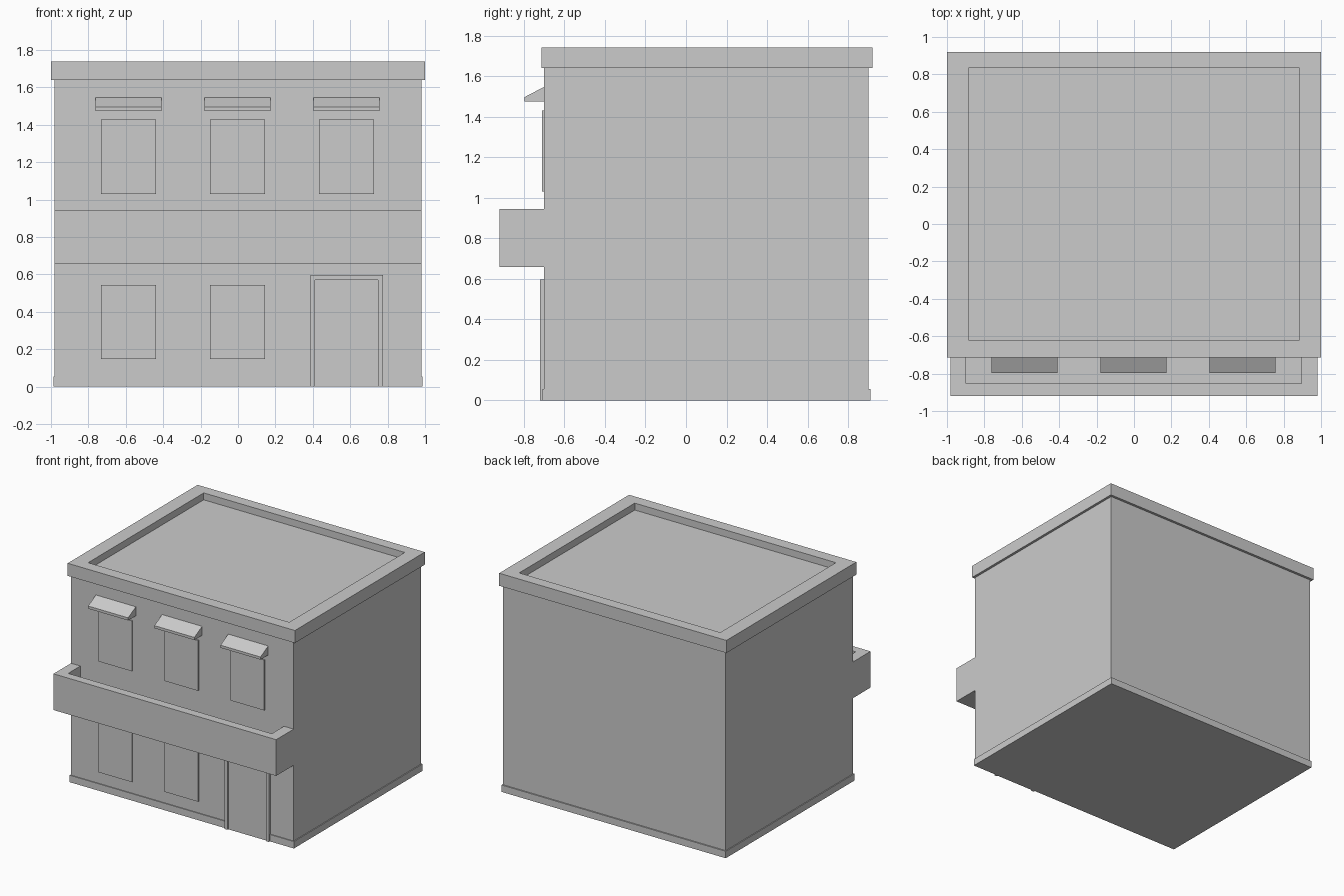
import bpy, bmesh

if "Cube" in bpy.data.objects:
    bpy.data.objects.remove(bpy.data.objects["Cube"])


def finish(name, bm):
    bmesh.ops.recalc_face_normals(bm, faces=bm.faces)
    mesh = bpy.data.meshes.new(name)
    bm.to_mesh(mesh)
    bm.free()
    obj = bpy.data.objects.new(name, mesh)
    bpy.context.collection.objects.link(obj)
    return obj


def add_box(bm, x, y, z):
    verts = bmesh.ops.create_cube(bm, size=1)["verts"]
    for v in verts:
        v.co = [r[0] if c < 0 else r[1] for c, r in zip(v.co, (x, y, z))]


def box(name, x, y, z):
    bm = bmesh.new()
    add_box(bm, x, y, z)
    return finish(name, bm)


def prism_x(name, profile, x0, x1):
    """Extrude a (y, z) profile along x."""
    return prism(name, [(x0, y, z) for y, z in profile], (x1 - x0, 0, 0))


def prism(name, points, offset):
    bm = bmesh.new()
    face = bm.faces.new([bm.verts.new(p) for p in points])
    new = bmesh.ops.extrude_face_region(bm, geom=[face], use_keep_orig=True)["geom"]
    bmesh.ops.translate(bm, vec=offset, verts=[g for g in new if isinstance(g, bmesh.types.BMVert)])
    return finish(name, bm)


def tray(name, x, y, z, inner_x, inner_y, floor_z, open_back=False):
    """Box with a rimmed recess in its top; open_back leaves the back to the wall."""
    bm = bmesh.new()
    add_box(bm, x, y, z)
    bm.normal_update()
    top = max(bm.faces, key=lambda f: f.calc_center_median().z)
    mid_y = sum(y) / 2
    for level in (z[1], floor_z):
        top = bmesh.ops.extrude_discrete_faces(bm, faces=[top])["faces"][0]
        for v in top.verts:
            v.co = (inner_x[v.co.x > 0], inner_y[v.co.y > mid_y], level)
    if open_back:
        back = [f for f in bm.faces if all(abs(v.co.y - y[1]) < 1e-5 for v in f.verts)]
        bmesh.ops.delete(bm, geom=back, context="FACES")
    return finish(name, bm)


WALL = -0.70

# Main volume, plinth and roof parapet
box("building_body", (-0.98, 0.98), (WALL, 0.90), (0, 1.64))
box("base_plinth", (-0.987, 0.987), (-0.707, 0.91), (0, 0.055))
tray("roof_parapet", (-1, 1), (-0.713, 0.92), (1.64, 1.74),
     (-0.885, 0.885), (-0.62, 0.833), 1.685)

# Balcony with solid railing
tray("balcony", (-0.98, 0.98), (-0.92, WALL), (0.657, 0.945),
     (-0.897, 0.895), (-0.853, WALL), 0.73, open_back=True)

# Windows, with awnings over the upper row
awning = [(WALL, 1.475), (-0.797, 1.475), (-0.797, 1.496), (WALL, 1.547)]
for i, cx in enumerate((-0.585, -0.002, 0.58)):
    span = (cx - 0.147, cx + 0.147)
    box(f"upper_window_{i + 1}", span, (-0.71, WALL), (1.03, 1.43))
    prism_x(f"awning_{i + 1}", awning, cx - 0.176, cx + 0.176)
    if i < 2:
        box(f"lower_window_{i + 1}", span, (-0.71, WALL), (0.148, 0.545))

# Door and its surround
frame = [(0.387, 0), (0.387, 0.597), (0.775, 0.597), (0.775, 0),
         (0.749, 0), (0.749, 0.571), (0.413, 0.571), (0.413, 0)]
prism("door_frame", [(x, WALL, z) for x, z in frame], (0, -0.02, 0))
box("door", (0.413, 0.749), (-0.71, WALL), (0, 0.571))
